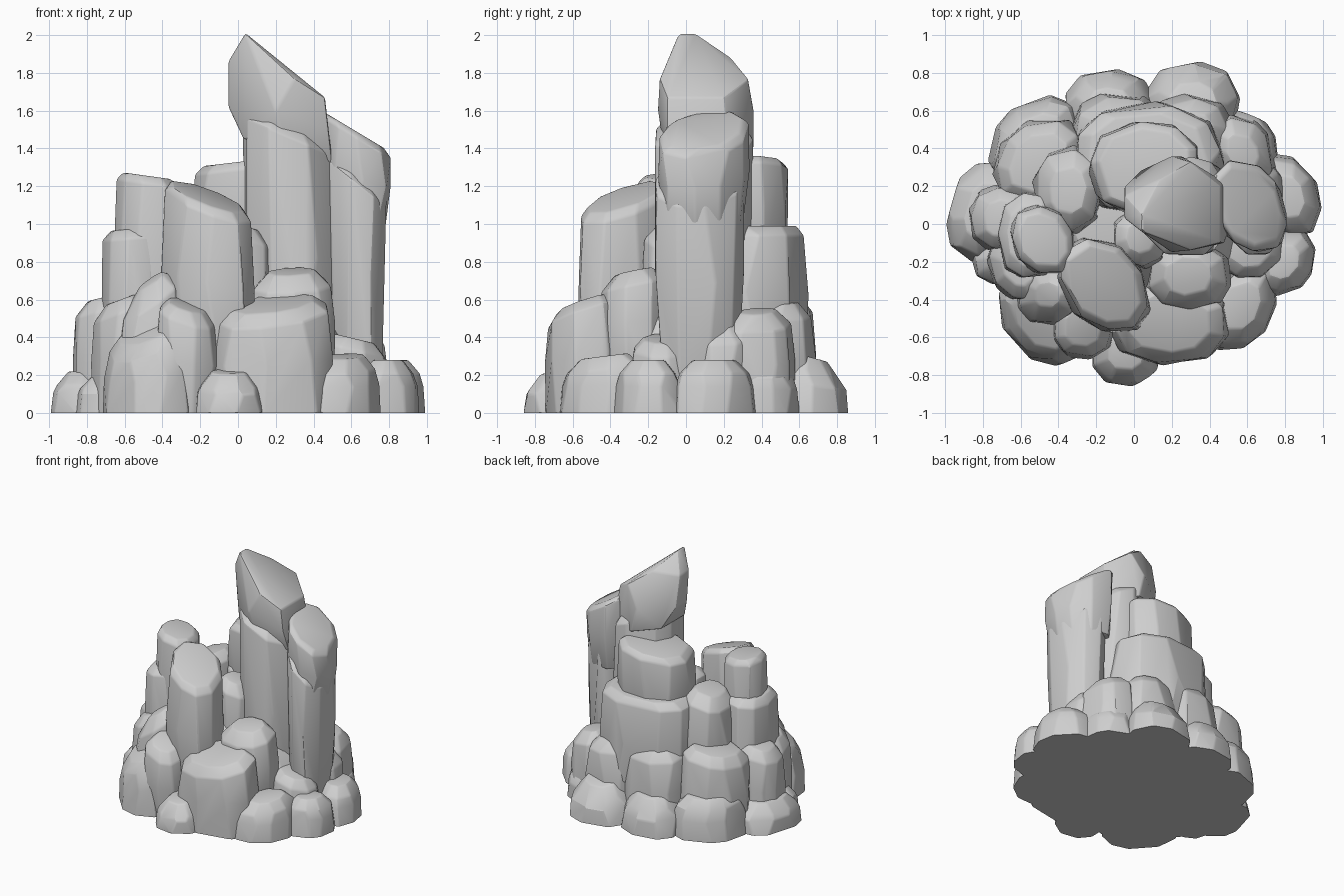
import bpy, bmesh, math, random

cube = bpy.data.objects.get("Cube")
if cube:
    bpy.data.objects.remove(cube, do_unlink=True)
random.seed(7)

stone = bpy.data.materials.new("grey_stone")
stone.use_nodes = True
colour = (0.62, 0.62, 0.62, 1)
stone.diffuse_color = colour
stone.node_tree.nodes["Principled BSDF"].inputs["Base Color"].default_value = colour


def hull(name, points, edge=0.012):
    """Wrap points in a faceted stone with softened edges, flat on the ground."""
    bm = bmesh.new()
    for p in points:
        bm.verts.new((p[0], p[1], max(p[2], 0)))
    made = bmesh.ops.convex_hull(bm, input=bm.verts[:])
    spare = {g for g in made["geom_interior"] + made["geom_unused"]
             if isinstance(g, bmesh.types.BMVert) and g.is_valid}
    bmesh.ops.delete(bm, geom=list(spare), context="VERTS")
    bmesh.ops.dissolve_limit(bm, angle_limit=math.radians(6),
                             verts=bm.verts[:], edges=bm.edges[:])
    sharp = [e for e in bm.edges if e.calc_face_angle(0) > math.radians(22)
             and max(v.co.z for v in e.verts) > 0.01]
    bmesh.ops.bevel(bm, geom=sharp, offset=edge, segments=2, profile=0.5,
                    affect="EDGES", clamp_overlap=True)
    bmesh.ops.recalc_face_normals(bm, faces=bm.faces[:])
    mesh = bpy.data.meshes.new(name)
    bm.to_mesh(mesh)
    bm.free()
    mesh.materials.append(stone)
    ob = bpy.data.objects.new(name, mesh)
    bpy.context.collection.objects.link(ob)
    bpy.ops.object.select_all(action="DESELECT")
    ob.select_set(True)
    bpy.context.view_layer.objects.active = ob
    bpy.ops.object.shade_smooth_by_angle(angle=math.radians(20))


def rock(name, x, y, z, rise=0.0, soft=0.06, taper=0.9, foot=0.98, belly=1.0, skew=0.0, sides=9):
    """Stone filling x and y; z is (bottom, left top, right top); rise tilts the top to the
    back; skew stretches the outline along one diagonal and trims the other."""
    cx, cy = sum(x) / 2, sum(y) / 2
    rx, ry = (x[1] - x[0]) / 2, (y[1] - y[0]) / 2
    inner = max(0.45, 1 - soft / min(rx, ry))
    turn = random.random()
    levels = ((0, foot, 0), (0.5, belly, 0), (1, taper, soft), (1, taper * inner, 0))
    points = []
    for height, size, drop in levels:
        for i in range(sides):
            a = math.tau * (i + turn + random.uniform(-0.2, 0.2)) / sides
            c, s = math.cos(a), math.sin(a)
            # slightly squarish outline
            c, s = math.copysign(abs(c) ** 0.88, c), math.copysign(abs(s) ** 0.88, s)
            size_here = size / math.hypot(1, skew)
            u, v = (c + skew * s) * size_here, (s + skew * c) * size_here
            top = z[1] + (z[2] - z[1]) * (u + 1) / 2 + rise * v / 2 - drop
            points.append((cx + rx * u, cy + ry * v, z[0] + (top - z[0]) * height))
    hull(name, points)


# Leaning peak slab: outline in x and z, with its depth range in y
peak = ((-0.05, 1.62, 0.06, 0.2), (-0.05, 1.86, 0.03, 0.15), (0.04, 2.01, -0.04, 0.05),
        (0.14, 1.88, -0.07, 0.24), (0.3, 1.77, -0.14, 0.33), (0.46, 1.67, -0.1, 0.2),
        (0.48, 1.5, -0.1, 0.22), (0.5, 1.32, -0.05, 0.2), (0.25, 1.4, -0.12, 0.36),
        (0.2, 1.6, -0.15, 0.36), (0.03, 1.45, -0.03, 0.28))
hull("peak_slab", [(px, py, pz) for px, pz, *depth in peak for py in depth])

# Tall columns
rock("main_column", x=(0.02, 0.53), y=(-0.18, 0.36), z=(0.3, 1.62, 1.4), taper=0.99, soft=0.05)
rock("right_column", x=(0.45, 0.79), y=(-0.17, 0.31), z=(0.2, 1.42, 1.15), taper=1.0,
     foot=0.87, skew=-0.08)
rock("right_column_cap", x=(0.41, 0.81), y=(-0.15, 0.34), z=(1.0, 1.62, 1.38), taper=0.99,
     foot=0.87, soft=0.03, skew=-0.15)
rock("front_column", x=(-0.41, 0.09), y=(-0.58, -0.06), z=(0.3, 1.22, 1.07), rise=0.12,
     taper=0.92, soft=0.04, skew=-0.15)
rock("left_column", x=(-0.66, -0.3), y=(-0.28, 0.11), z=(0.3, 1.28, 1.23), taper=0.92, soft=0.04, skew=-0.1)
rock("back_column", x=(-0.24, 0.36), y=(0.04, 0.55), z=(0.8, 1.3, 1.37), taper=0.97, soft=0.04)
rock("back_column_foot", x=(-0.34, 0.48), y=(0.04, 0.65), z=(0.3, 0.99, 0.99), taper=0.95, soft=0.05)

# Shoulder stones around the columns
rock("left_shoulder", x=(-0.73, -0.38), y=(-0.3, 0.18), z=(0.2, 0.96, 0.99), taper=0.94, soft=0.05)
rock("middle_left_stone", x=(-0.54, -0.16), y=(-0.06, 0.42), z=(0.3, 0.98, 1.08), soft=0.08)
rock("middle_gap_stone", x=(-0.12, 0.19), y=(-0.24, 0.1), z=(0.3, 1.04, 0.94), soft=0.07)
rock("front_step", x=(0.05, 0.52), y=(-0.47, -0.08), z=(0.2, 0.74, 0.76), rise=0.08, soft=0.08)

# Middle ring of boulders
rock("front_boulder", x=(-0.14, 0.51), y=(-0.75, -0.3), z=(0, 0.54, 0.62), rise=0.14, taper=0.93)
rock("front_left_wedge", x=(-0.44, -0.1), y=(-0.72, -0.38), z=(0, 0.62, 0.52), rise=0.1,
     foot=0.75, soft=0.06)
rock("front_left_spire", x=(-0.64, -0.28), y=(-0.55, -0.2), z=(0, 0.58, 0.82), rise=0.1, soft=0.1, taper=0.85)
rock("front_left_boulder", x=(-0.72, -0.24), y=(-0.75, -0.26), z=(0, 0.32, 0.56), rise=0.2,
     taper=0.85, foot=1.0, belly=0.96, skew=-0.15)
rock("left_boulder", x=(-0.88, -0.52), y=(-0.15, 0.21), z=(0, 0.57, 0.66), soft=0.07)
rock("left_front_boulder", x=(-0.78, -0.46), y=(-0.42, -0.05), z=(0, 0.54, 0.66), soft=0.07, skew=-0.15)
rock("left_back_boulder", x=(-0.75, -0.26), y=(0.08, 0.57), z=(0, 0.6, 0.68), soft=0.07, skew=0.12)
rock("back_boulder", x=(-0.34, 0.18), y=(0.28, 0.7), z=(0, 0.64, 0.64), rise=-0.06, soft=0.08, taper=0.88)
rock("back_right_boulder", x=(0.06, 0.53), y=(0.28, 0.69), z=(0, 0.6, 0.57), soft=0.08, taper=0.88)
rock("right_back_boulder", x=(0.4, 0.75), y=(0.18, 0.58), z=(0, 0.58, 0.5), soft=0.08, skew=-0.12)
rock("right_boulder", x=(0.46, 0.8), y=(0.02, 0.35), z=(0, 0.56, 0.43), soft=0.08)
rock("right_front_boulder", x=(0.42, 0.8), y=(-0.3, 0.05), z=(0, 0.44, 0.35), soft=0.06)


# Low stones around the foot, spreading towards the ground
def foot_stone(name, x, y, top, rise=0.0, taper=0.85, skew=0.0):
    rock("foot_stone_" + name, x, y, (0, top, top), rise, soft=0.07, taper=taper,
         foot=1.01, belly=0.96, skew=skew)


foot_stone("front", (-0.23, 0.14), (-0.86, -0.5), 0.22, 0.06)
foot_stone("front_right", (0.36, 0.76), (-0.67, -0.2), 0.3, 0.06, skew=0.15)
foot_stone("right_front", (0.62, 0.96), (-0.38, -0.02), 0.28, skew=0.1)
foot_stone("right", (0.62, 0.99), (-0.07, 0.37), 0.28, skew=-0.12)
foot_stone("right_back", (0.44, 0.77), (0.22, 0.6), 0.25, skew=-0.15)
foot_stone("back_right", (0.06, 0.56), (0.42, 0.86), 0.3, -0.12, 0.75)
foot_stone("back", (-0.37, 0.11), (0.42, 0.82), 0.3, -0.08, 0.78)
foot_stone("back_left", (-0.77, -0.28), (0.22, 0.68), 0.33, -0.06, skew=0.18)
foot_stone("left", (-0.99, -0.56), (-0.2, 0.34), 0.22, skew=0.1)
foot_stone("left_front", (-0.86, -0.56), (-0.32, -0.06), 0.2)

# Solid heart closing the gaps between stones
rock("inner_mound", x=(-0.79, 0.78), y=(-0.64, 0.65), z=(0, 0.3, 0.3), soft=0.12, taper=0.88, sides=14)
rock("inner_core", x=(-0.62, 0.62), y=(-0.42, 0.5), z=(0, 0.72, 0.66), soft=0.15, taper=0.8, sides=12)
